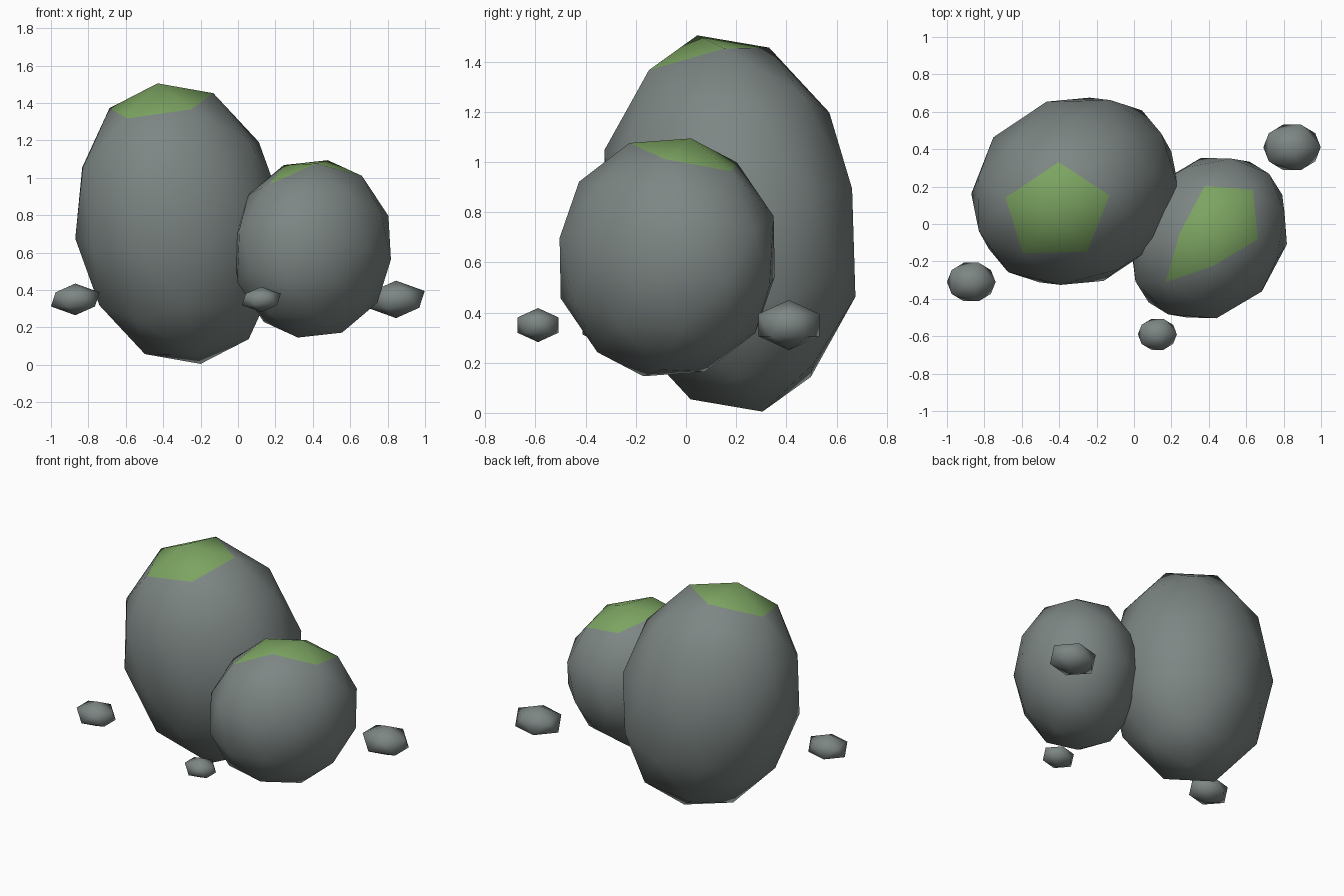
import bpy, bmesh, math
from mathutils import Matrix, Vector

if "Cube" in bpy.data.objects:
    bpy.data.objects.remove(bpy.data.objects["Cube"])


def material(name, color):
    m = bpy.data.materials.new(name)
    m.diffuse_color = (*color, 1.0)
    m.use_nodes = True
    m.node_tree.nodes["Principled BSDF"].inputs["Base Color"].default_value = m.diffuse_color
    return m


STONE = material("grey_stone", (0.205, 0.24, 0.232))
MOSS = material("green_moss", (0.20, 0.37, 0.12))


def rock(name, center, axes, detail, spin=0.0, moss_dir=None):
    """Low-poly stone: icosphere stretched along three axes, mossy cap toward moss_dir."""
    bm = bmesh.new()
    bmesh.ops.create_icosphere(bm, subdivisions=detail, radius=1.0,
                               matrix=Matrix.Rotation(math.radians(spin), 4, 'Z'))
    for f in bm.faces:
        f.smooth = True
        if moss_dir and f.calc_center_median().dot(Vector(moss_dir)) > 0.815:
            f.material_index = 1
    stretch = Matrix(axes).transposed().to_4x4()
    bm.transform(Matrix.Translation(center) @ stretch)
    me = bpy.data.meshes.new(name)
    bm.to_mesh(me)
    bm.free()
    me.materials.append(STONE)
    if moss_dir:
        me.materials.append(MOSS)
    ob = bpy.data.objects.new(name, me)
    bpy.context.collection.objects.link(ob)
    return ob


# Tall leaning boulder with moss on its crown
rock("tall_boulder", (-0.315, 0.175, 0.755),
     [(0.555, 0.013, 0.08), (0.02, 0.508, 0.12), (-0.115, -0.13, 0.75)],
     detail=2, spin=18, moss_dir=(0, 0, 1))

# Smaller round boulder, moss running down toward the front left
rock("round_boulder", (0.40, -0.075, 0.62),
     [(0.427, 0.036, -0.072), (0.026, 0.44, -0.09), (0.08, 0.095, 0.474)],
     detail=2, spin=45, moss_dir=(-0.141, -0.141, 1))

# Flattened pebbles around the boulders
for name, center, s in (("left_pebble", (-0.87, -0.31, 0.35), 0.121),
                        ("front_pebble", (0.125, -0.59, 0.35), 0.097),
                        ("back_pebble", (0.845, 0.41, 0.35), 0.143)):
    rock(name, center, [(1.2 * s, 0, 0), (0, s, 0), (0, 0, 0.7 * s)], detail=1)
